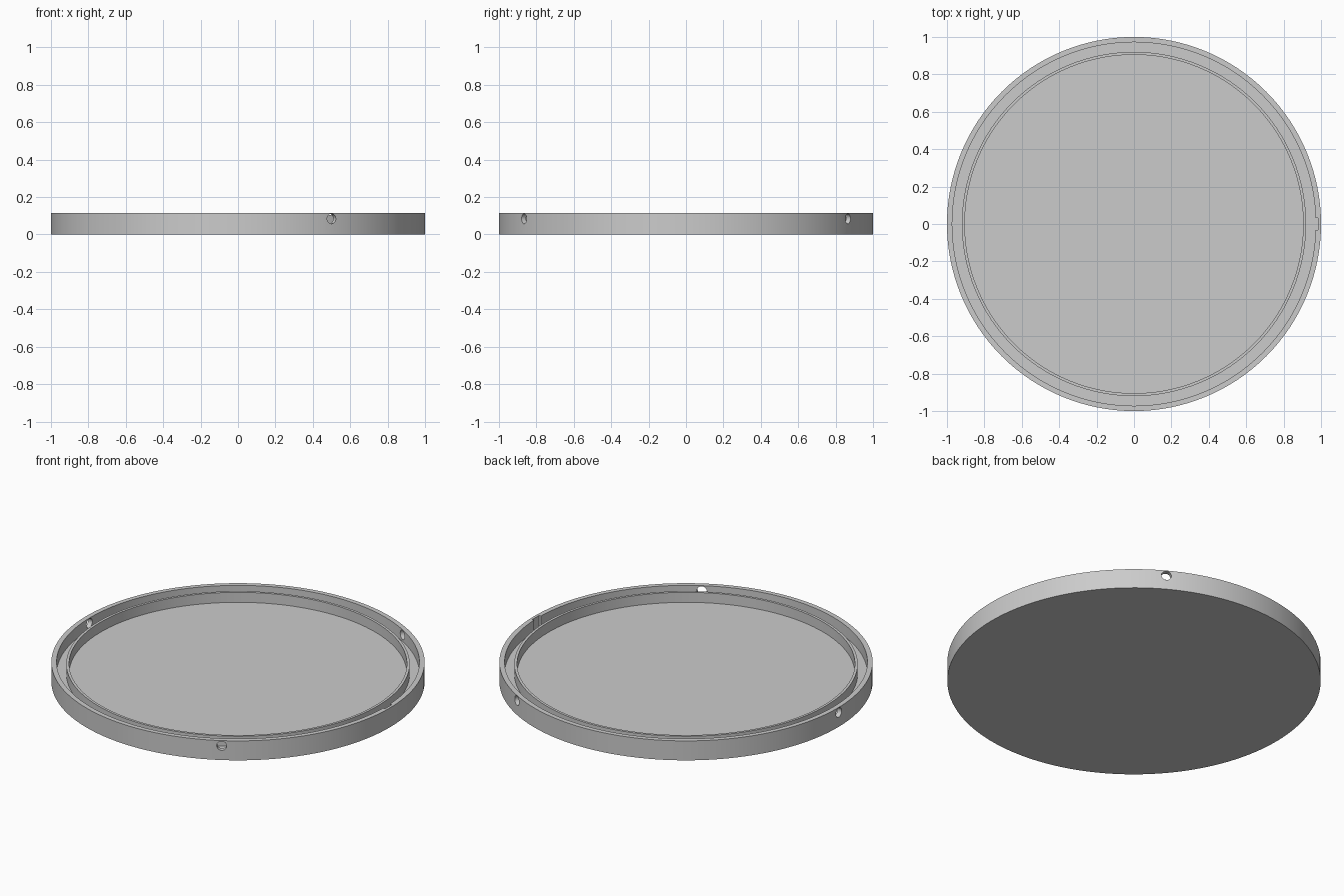
import bpy, bmesh, math
from mathutils import Matrix, Vector

if "Cube" in bpy.data.objects:
    bpy.data.objects.remove(bpy.data.objects["Cube"])

SEGMENTS = 128

grey = bpy.data.materials.new("light grey")
grey.diffuse_color = (0.6, 0.6, 0.6, 1)
grey.use_nodes = True
grey.node_tree.nodes["Principled BSDF"].inputs["Base Color"].default_value = grey.diffuse_color


def add_object(name, bm):
    bmesh.ops.recalc_face_normals(bm, faces=bm.faces)
    mesh = bpy.data.meshes.new(name)
    bm.to_mesh(mesh)
    bm.free()
    mesh.materials.append(grey)
    obj = bpy.data.objects.new(name, mesh)
    bpy.context.collection.objects.link(obj)
    return obj


def lathe(name, profile):
    """Spin (radius, z) points about z; both ends are closed with a flat disc."""
    bm = bmesh.new()
    rings = []
    for r, z in profile:
        rings.append([bm.verts.new((r * math.cos(a), r * math.sin(a), z))
                      for a in (2 * math.pi * i / SEGMENTS for i in range(SEGMENTS))])
    for low, high in zip(rings, rings[1:]):
        for i in range(SEGMENTS):
            j = (i + 1) % SEGMENTS
            bm.faces.new((low[i], low[j], high[j], high[i]))
    bm.faces.new(rings[0])
    bm.faces.new(rings[-1])
    return add_object(name, bm)


# Round tray: outer wall, channel, thin inner ring and floor
tray = lathe("round_tray", [
    (1.0, 0.0), (1.0, 0.115), (0.972, 0.115), (0.972, 0.046),
    (0.92, 0.046), (0.92, 0.105), (0.905, 0.105), (0.905, 0.046)])

# Cutters: three radial screw holes through the outer wall
cutters = []
for degrees in (60, 180, 300):
    a = math.radians(degrees)
    bm = bmesh.new()
    place = (Matrix.Translation(Vector((0.99 * math.cos(a), 0.99 * math.sin(a), 0.084)))
             @ Matrix.Rotation(a, 4, 'Z') @ Matrix.Rotation(math.pi / 2, 4, 'Y'))
    bmesh.ops.create_cone(bm, cap_ends=True, segments=32, radius1=0.027,
                          radius2=0.027, depth=0.08, matrix=place)
    cutters.append(add_object("screw_hole_cutter", bm))

# Cutter: shallow locating notch inside the wall
bm = bmesh.new()
bmesh.ops.create_cube(bm, size=1, matrix=Matrix.Translation((0.964, 0, 0.098))
                      @ Matrix.Diagonal((0.04, 0.066, 0.10, 1)))
cutters.append(add_object("notch_cutter", bm))

bpy.context.view_layer.objects.active = tray
tray.select_set(True)
for cutter in cutters:
    cutter.hide_render = True
    mod = tray.modifiers.new("cut", 'BOOLEAN')
    mod.operation = 'DIFFERENCE'
    mod.solver = 'EXACT'
    mod.object = cutter
    bpy.ops.object.modifier_apply(modifier=mod.name)
for cutter in cutters:
    bpy.data.objects.remove(cutter)

bpy.ops.object.shade_smooth_by_angle(angle=math.radians(30))
